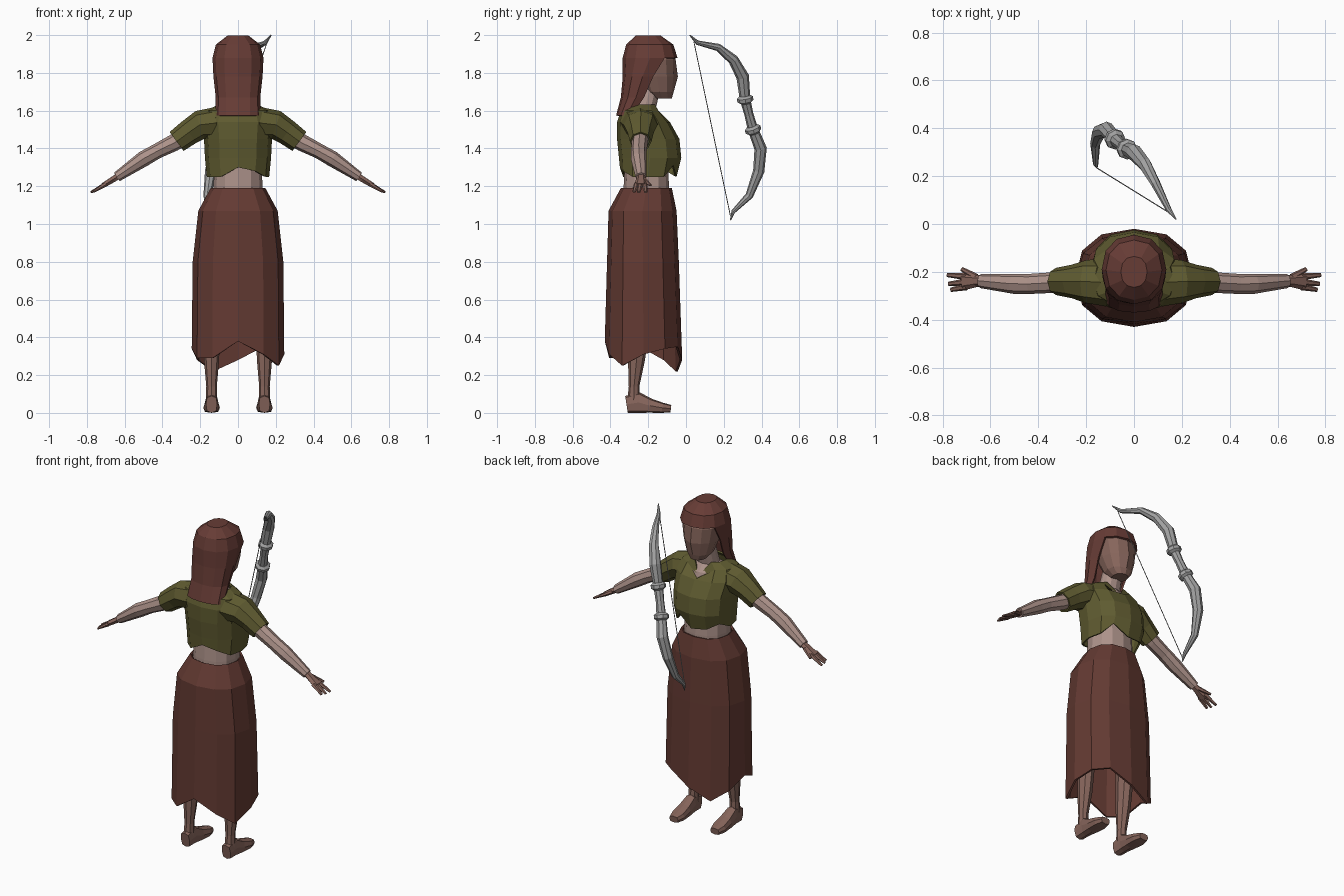
import bpy, bmesh, math
from mathutils import Vector

if "Cube" in bpy.data.objects:
    bpy.data.objects.remove(bpy.data.objects["Cube"], do_unlink=True)


def material(name, colour):
    m = bpy.data.materials.new(name)
    m.use_nodes = True
    m.diffuse_color = (*colour, 1)
    m.node_tree.nodes["Principled BSDF"].inputs["Base Color"].default_value = (*colour, 1)
    return m


SKIRT = material("red brown cloth", (0.125, 0.042, 0.032))
HAIR = material("auburn hair", (0.135, 0.045, 0.036))
SHIRT = material("olive cloth", (0.115, 0.105, 0.03))
PALE = material("pale skin", (0.42, 0.29, 0.255))
TAN = material("tan skin", (0.24, 0.13, 0.105))
GREY = material("bow grey", (0.36, 0.36, 0.36))


def oval(k, n, p):
    """Point on a unit oval; p under 1 makes it boxier."""
    a = 2 * math.pi * k / n
    return [math.copysign(abs(c) ** p, c) if abs(c) > 1e-6 else 0
            for c in (math.cos(a), math.sin(a))]


def skin(name, mat, rings, caps=(True, True), mirror=False, thick=0, keep=None):
    """Bridge rings of points with quads, then cap, mirror or thicken."""
    bm = bmesh.new()
    loops = [[bm.verts.new(c) for c in ring] for ring in rings]
    n = len(loops[0])
    for a, b in zip(loops, loops[1:]):
        for k in range(n):
            j = (k + 1) % n
            quad = (a[k], a[j], b[j], b[k])
            mid = sum((v.co for v in quad), Vector()) / 4
            if keep is None or keep(mid, k):
                bm.faces.new(quad)
    if caps[0]:
        bm.faces.new(loops[0][::-1])
    if caps[1]:
        bm.faces.new(loops[-1])
    bmesh.ops.recalc_face_normals(bm, faces=bm.faces)
    me = bpy.data.meshes.new(name)
    bm.to_mesh(me)
    bm.free()
    me.materials.append(mat)
    ob = bpy.data.objects.new(name, me)
    bpy.context.collection.objects.link(ob)
    if mirror:
        m = ob.modifiers.new("Mirror", 'MIRROR')
        m.use_mirror_merge = False
    if thick:
        s = ob.modifiers.new("Thickness", 'SOLIDIFY')
        s.thickness, s.offset = thick, -1
    return ob


def stack(rows, n, p=1.0, x=0):
    """Level rings from rows of (centre y, z, half width, half depth)."""
    return [[Vector((x + rx * oval(k, n, p)[0], cy + ry * oval(k, n, p)[1], z))
             for k in range(n)] for cy, z, rx, ry in rows]


def sweep(path, n, ref=(0, 0, 1), p=1.0):
    """Rings along a path of ((x, y, z), half width, half height)."""
    pts = [Vector(c) for c, _, _ in path]
    rings = []
    for i, (_, ru, rv) in enumerate(path):
        t = (pts[min(i + 1, len(pts) - 1)] - pts[max(i - 1, 0)]).normalized()
        u = t.cross(Vector(ref)).normalized()
        v = u.cross(t)
        rings.append([pts[i] + u * ru * oval(k, n, p)[0] + v * rv * oval(k, n, p)[1]
                      for k in range(n)])
    return rings


# Long skirt with a ragged hem
rings = stack([(-.225, .33, .245, .205), (-.228, .8, .24, .19),
               (-.23, 1.07, .21, .18), (-.21, 1.19, .145, .135)], 12, .85)
for v, z in zip(rings[0], (.31, .34, .35, .28, .22, .28, .34, .29, .29, .38, .31, .25)):
    v.z = z
skin("skirt", SKIRT, rings, (False, False), thick=.012)

# Bare waist, chest and neck
skin("torso", PALE, stack([(-.21, 1.12, .13, .12), (-.21, 1.2, .13, .12),
     (-.21, 1.3, .125, .115), (-.215, 1.48, .15, .12), (-.225, 1.57, .13, .1),
     (-.22, 1.61, .065, .06), (-.19, 1.72, .055, .055)], 12, .9))

# Cropped shirt with a notched hem and a V neck
rings = stack([(-.2, 1.25, .165, .15), (-.19, 1.35, .175, .165), (-.2, 1.45, .18, .165),
               (-.225, 1.54, .19, .14), (-.24, 1.6, .17, .105), (-.235, 1.632, .105, .08)],
              12, .85)
hem = (1.25, 1.25, 1.31, 1.25, 1.26, 1.29, 1.25, 1.25, 1.25, 1.3, 1.28, 1.25)
for v, z in zip(rings[0], hem):
    v.z = z
rings[-1][3] += Vector((0, .035, -.08))
rings[-2][3] += Vector((0, .015, -.06))
skin("shirt", SHIRT, rings, (False, False), thick=.01)
skin("sleeves", SHIRT, sweep([((.11, -.245, 1.535), .1, .085), ((.2, -.24, 1.525), .09, .077),
     ((.26, -.24, 1.485), .07, .068), ((.325, -.24, 1.437), .057, .062)], 8),
     (False, False), mirror=True, thick=.01)

# Arms, ending in a cuff-like wrist
skin("arms", PALE, sweep([((.26, -.24, 1.475), .045, .045), ((.34, -.245, 1.43), .043, .045),
     ((.43, -.25, 1.385), .042, .04), ((.5, -.25, 1.345), .042, .042),
     ((.64, -.238, 1.25), .03, .027)], 8), mirror=True)

# Hands with splayed fingers
skin("palms", TAN, sweep([((.61, -.238, 1.268), .022, .02), ((.66, -.238, 1.237), .026, .018),
     ((.715, -.24, 1.203), .038, .015)], 6), mirror=True)
for label, start, end in (("thumbs", (.66, -.222, 1.235), (.72, -.188, 1.205)),
                          ("upper_fingers", (.7, -.22, 1.212), (.78, -.213, 1.168)),
                          ("middle_fingers", (.7, -.242, 1.212), (.775, -.25, 1.168)),
                          ("lower_fingers", (.7, -.262, 1.21), (.765, -.275, 1.17))):
    skin(label, TAN, sweep([(start, .015, .013), (end, .009, .006)], 6), mirror=True)

# Legs and feet
skin("legs", TAN, stack([(-.277, .06, .03, .034), (-.275, .14, .028, .028),
     (-.262, .28, .04, .045), (-.25, .45, .045, .055), (-.23, .62, .06, .07),
     (-.215, 1.0, .07, .08)], 8, x=.14), mirror=True)
skin("feet", TAN, sweep([((.14, -.315, .045), .03, .045), ((.14, -.25, .055), .033, .055),
     ((.14, -.19, .038), .04, .038), ((.14, -.125, .027), .044, .027),
     ((.14, -.08, .022), .03, .02)], 8, p=.65), mirror=True)

# Face with a slight nose ridge
rings = stack([(-.125, 1.665, .045, .05), (-.14, 1.7, .075, .075), (-.155, 1.78, .1, .1),
               (-.165, 1.87, .115, .11), (-.18, 1.93, .09, .09)], 12, .9)
rings[2][3].y += .012
skin("face", TAN, rings)


# Long hair, open over the face
def hair_face(mid, k):
    return mid.z > 1.88 or not 1 <= k <= 4


rings = stack([(-.315, 1.575, .12, .055), (-.265, 1.67, .118, .08), (-.23, 1.78, .13, .105),
               (-.19, 1.88, .135, .145), (-.192, 1.95, .117, .125), (-.2, 1.998, .055, .065)],
              12, .9)
skin("hair", HAIR, rings, (False, True), thick=.012, keep=hair_face)

# Recurved bow: limbs and grip
side = (1, 0, 0)
bow = [((.175, .02, 2.0), .003), ((.145, .06, 1.96), .012), ((.09, .17, 1.935), .02),
       ((.045, .25, 1.87), .028), ((0, .3, 1.78), .034), ((-.03, .313, 1.66), .028),
       ((-.055, .333, 1.58), .024), ((-.08, .355, 1.5), .028), ((-.115, .395, 1.4), .033),
       ((-.145, .385, 1.28), .03), ((-.162, .335, 1.15), .021), ((-.16, .25, 1.065), .011),
       ((-.155, .235, 1.02), .003)]
skin("bow_limbs", GREY, sweep([(c, r, r) for c, r in bow], 8, side))

# Raised collars at both ends of the grip
for label, i in (("upper_grip_collar", 5), ("lower_grip_collar", 7)):
    centre = Vector(bow[i][0])
    axis = (Vector(bow[i + 1][0]) - Vector(bow[i - 1][0])).normalized()
    profile = ((-.022, .028), (-.01, .043), (.01, .043), (.022, .028))
    skin(label, GREY, sweep([(centre + axis * d, r, r) for d, r in profile], 8, side))

# Bow string
skin("bow_string", GREY, sweep([((.155, .042, 1.965), .0025, .0025),
     ((-.157, .235, 1.045), .0025, .0025)], 5, side))
